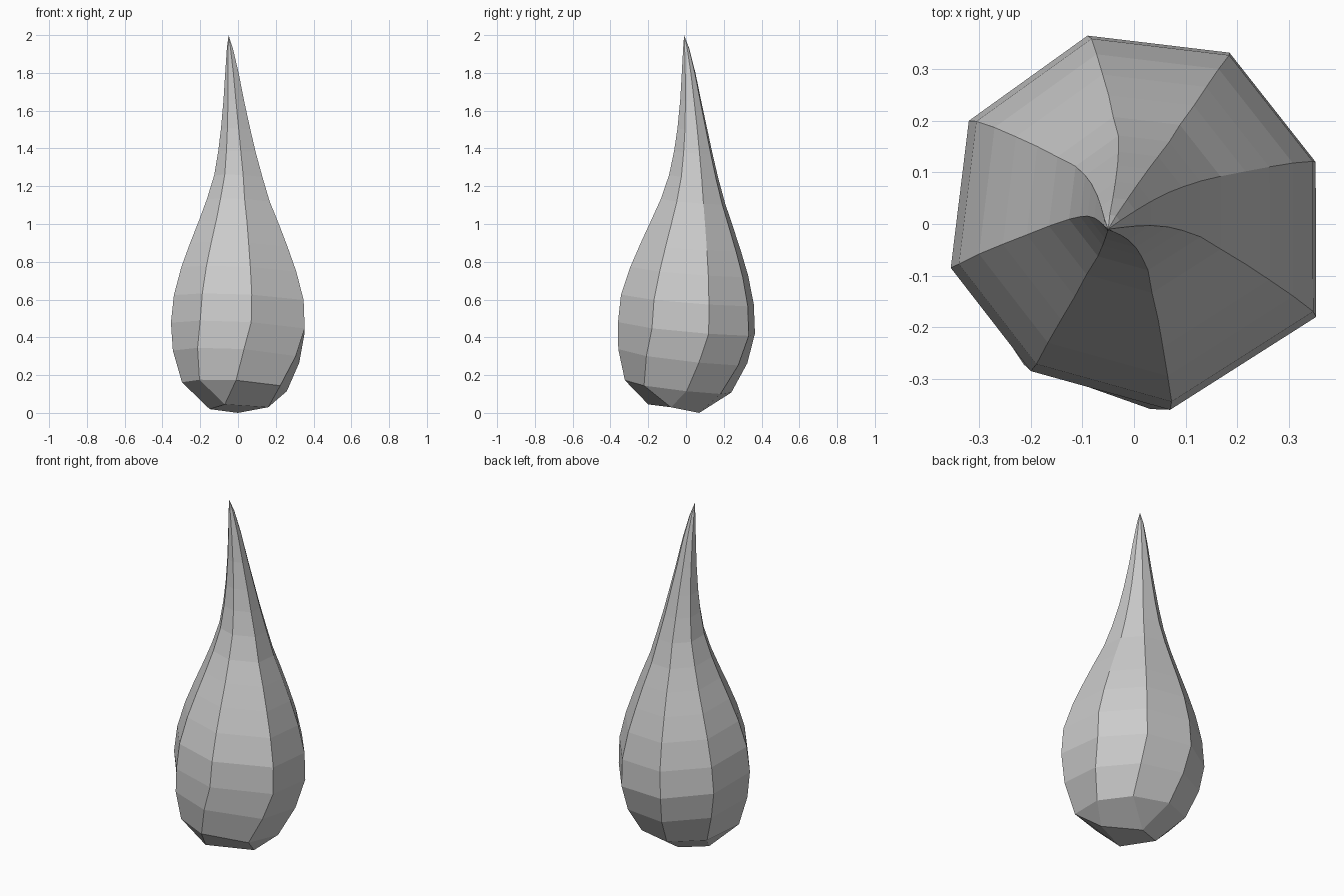
import bpy, bmesh, math

# irregular eight-sided cross-section at the widest level
section = [(-0.20, -0.285), (0.07, -0.36), (0.353, -0.18), (0.352, 0.12),
           (0.185, 0.332), (-0.09, 0.365), (-0.32, 0.20), (-0.355, -0.085)]

# rings: centre x, centre y, z, scale, twist (degrees), tilt
rings = [(-0.02, -0.045, 0.14, 0.76, -9, 1.0),
         (-0.01, -0.02, 0.30, 0.93, -4, 1.0),
         (0, 0, 0.45, 1.0, 0, 0.8),
         (0.005, 0.005, 0.60, 0.97, 0, 0.7),
         (0.005, 0.015, 0.75, 0.86, 0, 0.7),
         (0.005, 0.023, 0.88, 0.73, 0, 0.7),
         (0.005, 0.03, 1.0, 0.60, 0, 0.7),
         (0.002, 0.036, 1.12, 0.47, 0, 0.7),
         (0.002, 0.04, 1.25, 0.36, 0, 0.7),
         (-0.005, 0.038, 1.38, 0.28, 0, 0.7),
         (-0.012, 0.034, 1.5, 0.22, 0, 0.7),
         (-0.022, 0.025, 1.65, 0.155, 0, 0.7),
         (-0.032, 0.014, 1.8, 0.10, 0, 0.7),
         (-0.043, 0.001, 1.93, 0.045, 0, 0.7)]

bm = bmesh.new()


def ring(cx, cy, z, s, twist, tilt):
    c, n = math.cos(math.radians(twist)), math.sin(math.radians(twist))
    out = []
    for px, py in section:
        x, y = s * (px * c - py * n), s * (px * n + py * c)
        out.append(bm.verts.new((cx + x, cy + y, z - tilt * (0.07 * x + 0.12 * y))))
    return out


loops = [ring(*r) for r in rings]
for a, b in zip(loops, loops[1:]):
    for i in range(8):
        j = (i + 1) % 8
        bm.faces.new((a[i], a[j], b[j], b[i]))

# pointed tip
tip = bm.verts.new((-0.05, -0.01, 2.0))
for i in range(8):
    bm.faces.new((loops[-1][i], loops[-1][(i + 1) % 8], tip))

# four-cornered underside, each corner meeting two sides
base = [bm.verts.new(p) for p in ((-0.07, -0.20, 0.045), (0.16, -0.08, 0.03),
                                  (0.0, 0.07, 0.0), (-0.15, 0.0, 0.02))]
first = loops[0]
for k in range(4):
    i, j, m = 2 * k, 2 * k + 1, (2 * k + 2) % 8
    bm.faces.new((base[k], first[j], first[i]))
    bm.faces.new((base[k], base[(k + 1) % 4], first[m], first[j]))
bm.faces.new(base[::-1])

bmesh.ops.recalc_face_normals(bm, faces=bm.faces)
mesh = bpy.data.meshes.new("teardrop")
bm.to_mesh(mesh)
bm.free()
bpy.context.collection.objects.link(bpy.data.objects.new("teardrop", mesh))
